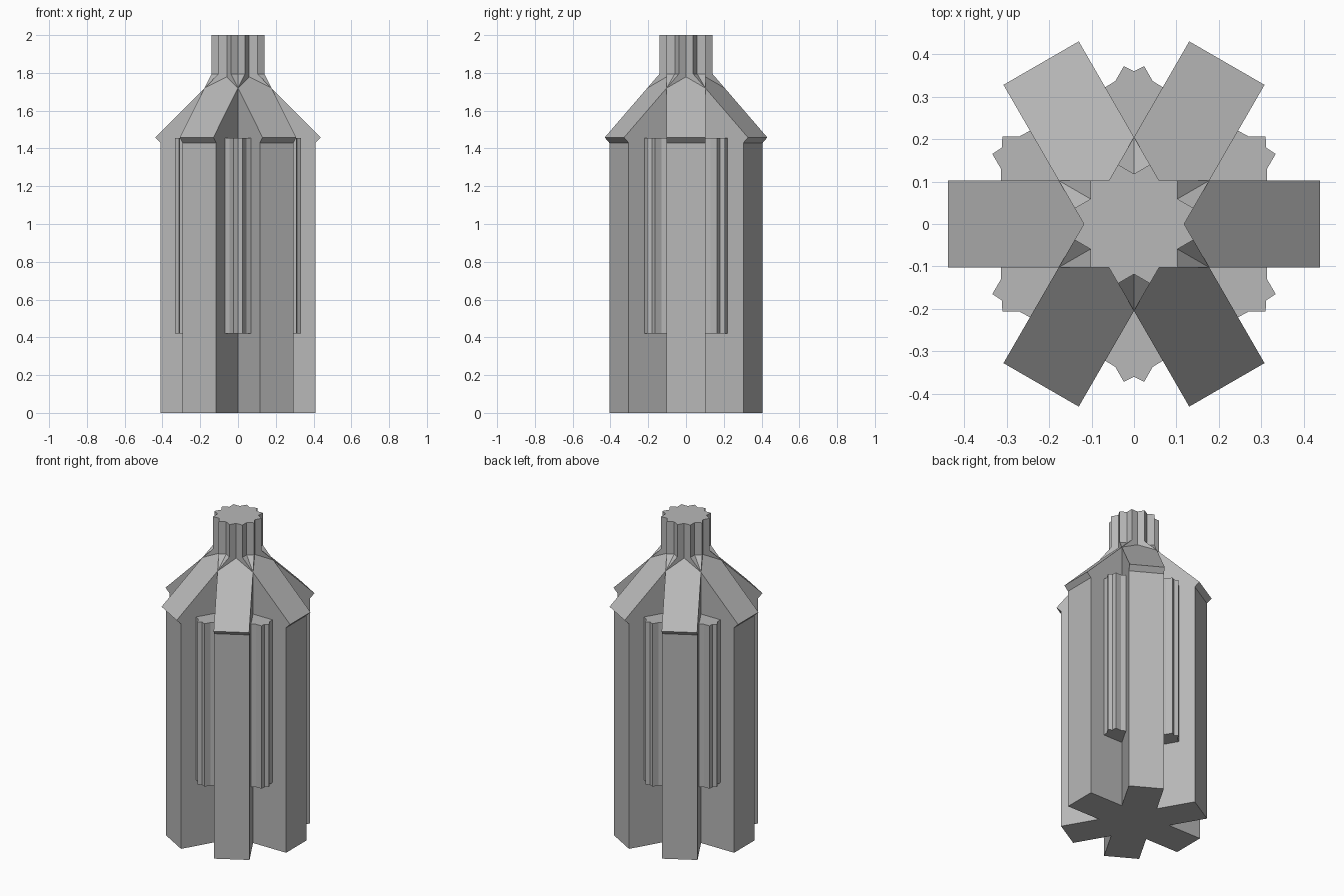
import bpy
import bmesh
from math import radians
from mathutils import Matrix

cube = bpy.data.objects.get("Cube")
if cube:
    bpy.data.objects.remove(cube, do_unlink=True)

grey = bpy.data.materials.new("plain grey")
grey.use_nodes = True
colour = (0.48, 0.48, 0.48, 1)
grey.diffuse_color = colour
grey.node_tree.nodes["Principled BSDF"].inputs["Base Color"].default_value = colour

HALF = 0.1025  # half the width shared by every bar


def prism(name, points, offset, turn):
    """Extrude a closed outline by offset, then turn it about z."""
    bm = bmesh.new()
    face = bm.faces.new([bm.verts.new(p) for p in points])
    grown = bmesh.ops.extrude_face_region(bm, geom=[face])["geom"]
    moved = [v for v in grown if isinstance(v, bmesh.types.BMVert)]
    bmesh.ops.translate(bm, verts=moved, vec=offset)
    bmesh.ops.recalc_face_normals(bm, faces=bm.faces)
    bm.transform(Matrix.Rotation(radians(turn), 4, "Z"))
    mesh = bpy.data.meshes.new(name)
    bm.to_mesh(mesh)
    bm.free()
    mesh.materials.append(grey)
    obj = bpy.data.objects.new(name, mesh)
    bpy.context.collection.objects.link(obj)
    return obj


def mirrored(half):
    """Complete a half outline across the first axis."""
    return half + [(-a, b) for a, b in reversed(half) if a > 0]


# Gabled bars crossing at the centre, with an overhanging eave at each end
gable = mirrored([(0.41, 0), (0.41, 1.43), (0.438, 1.458), (HALF, 1.795)])
# Fluted rib outline, seated in the corner between two bars
flute = mirrored([(0, 0.19), (0.08, 0.315), (0.044, 0.337),
                  (0.024, 0.372), (0, 0.36)])
# Square whose three turned copies form the fluted neck
square = [(-HALF, -HALF), (HALF, -HALF), (HALF, HALF), (-HALF, HALF)]

for i in range(3):
    prism(f"body_bar_{i + 1}", [(x, -HALF, z) for x, z in gable],
          (0, 2 * HALF, 0), 60 * i)
    prism(f"neck_{i + 1}", [(x, y, 1.7) for x, y in square],
          (0, 0, 0.3), 60 * i)

for i in range(6):
    prism(f"rib_{i + 1}", [(x, y, 0.42) for x, y in flute],
          (0, 0, 1.035), 60 * i)
